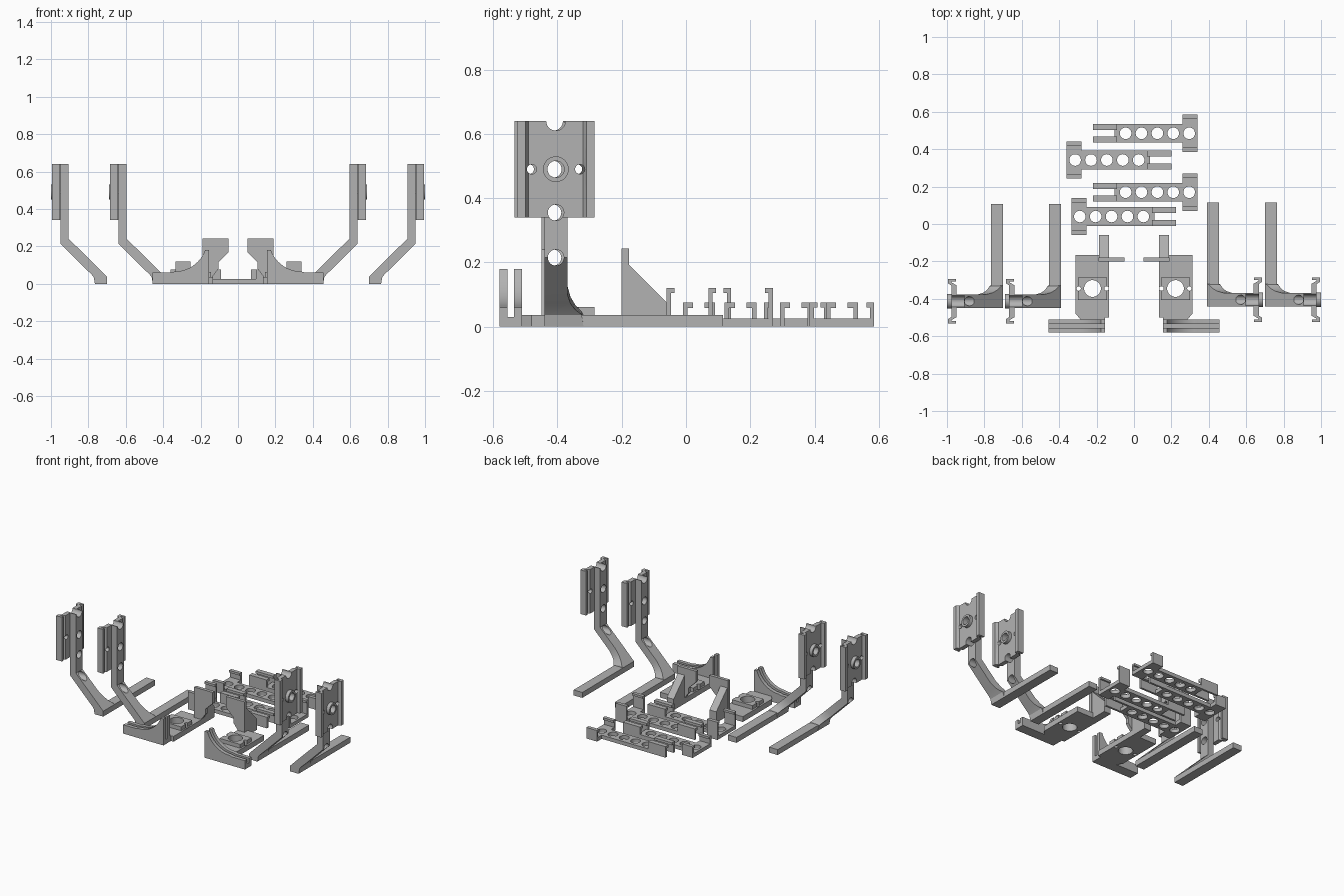
import bpy, bmesh, math

if "Cube" in bpy.data.objects:
    bpy.data.objects.remove(bpy.data.objects["Cube"])

grey = bpy.data.materials.new("plain_grey")
grey.diffuse_color = (0.45, 0.45, 0.45, 1)
grey.use_nodes = True
grey.node_tree.nodes["Principled BSDF"].inputs["Base Color"].default_value = grey.diffuse_color


def finish(name, bm):
    bmesh.ops.recalc_face_normals(bm, faces=bm.faces)
    me = bpy.data.meshes.new(name)
    bm.to_mesh(me)
    bm.free()
    me.materials.append(grey)
    ob = bpy.data.objects.new(name, me)
    bpy.context.collection.objects.link(ob)
    return ob


def loft(name, rings):
    """Skin closed rings of 3D points and cap both ends."""
    bm = bmesh.new()
    vs = [[bm.verts.new(p) for p in r] for r in rings]
    n = len(vs[0])
    for a, b in zip(vs, vs[1:]):
        for i in range(n):
            j = (i + 1) % n
            bm.faces.new((a[i], a[j], b[j], b[i]))
    bm.faces.new(vs[0])
    bm.faces.new(vs[-1])
    return finish(name, bm)


def prism(name, pts, axis, a, b):
    """Extrude a 2D outline along one axis from a to b."""
    put = {"x": lambda p, t: (t, p[0], p[1]),
           "y": lambda p, t: (p[0], t, p[1]),
           "z": lambda p, t: (p[0], p[1], t)}[axis]
    return loft(name, [[put(p, t) for p in pts] for t in (a, b)])


def rect(x0, x1, y0, y1):
    return [(x0, y0), (x1, y0), (x1, y1), (x0, y1)]


def disc(x, y, r, n=28):
    return [(x + r * math.cos(2 * math.pi * i / n), y + r * math.sin(2 * math.pi * i / n))
            for i in range(n)]


def drill(ob, axis, a, b, holes):
    """Cut round holes given as (u, v, radius) along an axis."""
    cutters = [prism("cutter", disc(*h), axis, a, b) for h in holes]
    for c in cutters:
        c.hide_render = True
        m = ob.modifiers.new("hole", "BOOLEAN")
        m.operation, m.solver, m.object = "DIFFERENCE", "EXACT", c
    bpy.context.view_layer.update()
    dg = bpy.context.evaluated_depsgraph_get()
    me = bpy.data.meshes.new_from_object(ob.evaluated_get(dg))
    ob.modifiers.clear()
    ob.data = me
    for c in cutters:
        bpy.data.objects.remove(c)


def arm(side, label, dx, yc):
    """Bent arm with foot bar and channel plate."""
    X = lambda x: side * (x + dx)
    y0, y1 = yc - 0.036, yc + 0.036
    prism(label + "_foot_bar", rect(X(0.39), X(0.455), y0, yc + 0.52), "z", 0, 0.037)
    # inner x, inner z, outer x, outer z, flare at the rear edge
    steps = [(0.39, 0.037, 0.455, 0.0, 0.05), (0.40, 0.047, 0.462, 0.037, 0.045),
             (0.42, 0.067, 0.475, 0.052, 0.025), (0.445, 0.092, 0.495, 0.071, 0.010),
             (0.48, 0.127, 0.525, 0.10, 0.0), (0.595, 0.24, 0.64, 0.215, 0.0),
             (0.595, 0.64, 0.64, 0.64, 0.0)]
    post = loft(label + "_bent_post",
                [[(X(a), y0, b), (X(c), y0, d), (X(c), y1 + f, d), (X(a), y1 + f, b)]
                 for a, b, c, d, f in steps])
    big = [(yc, 0.64, 0.03), (yc, 0.49, 0.026), (yc, 0.355, 0.025)]
    span = sorted((X(0.45), X(0.75)))
    drill(post, "x", *span, big + [(yc, 0.215, 0.025)])
    # plate section: recessed web with hooked rims
    half = [(0.638, 0.085), (0.665, 0.10), (0.665, 0.105), (0.642, 0.105), (0.642, 0.12),
            (0.685, 0.12), (0.685, 0.095), (0.667, 0.085)]
    outline = [(X(x), yc + y) for x, y in half] + [(X(x), yc - y) for x, y in reversed(half)]
    plate = prism(label + "_channel_plate", outline, "z", 0.34, 0.64)
    drill(plate, "x", *span, big + [(yc - 0.075, 0.49, 0.015), (yc + 0.075, 0.49, 0.015)])
    boss = prism(label + "_plate_boss", disc(yc, 0.49, 0.04), "x", X(0.65), X(0.69))
    drill(boss, "x", *span, [(yc, 0.49, 0.026)])


for side, word, yc in ((1, "right", -0.405), (-1, "left", -0.413)):
    arm(side, word + "_inner", 0.0, yc)
    arm(side, word + "_outer", 0.31, yc)


def bracket(s, word):
    """Base plate with curved front clip and braced upright tab."""
    M = lambda pts: [(s * x, y) for x, y in pts]
    # pair of curved cheeks with a slot between
    arc = []
    a0, a1 = math.radians(270), math.radians(200)
    for i in range(13):
        t = a0 + (a1 - a0) * i / 12
        arc.append((0.34 + 0.175 * math.cos(t), 0.24 + 0.175 * math.sin(t)))
    cheek = [(0.155, 0), (0.458, 0), (0.458, 0.06), (0.36, 0.06)] + arc + [(0.155, 0.18)]
    for k, y in (("front", -0.58), ("rear", -0.535)):
        prism(f"{word}_{k}_cheek", M(cheek), "y", y, y + 0.025)
    prism(word + "_slot_floor", M(rect(0.155, 0.458, -0.556, -0.534)), "z", 0, 0.03)
    # base and raised pad
    base = prism(word + "_base", M([(0.135, -0.165), (0.312, -0.165), (0.312, -0.48),
                                    (0.285, -0.511), (0.155, -0.511), (0.155, -0.5),
                                    (0.135, -0.5)]), "z", 0, 0.036)
    pad = prism(word + "_pad", M(rect(0.145, 0.30, -0.405, -0.285)), "z", 0.03, 0.062)
    for ob in (base, pad):
        drill(ob, "z", -0.1, 0.2, [(s * 0.222, -0.345, 0.045),
                                   (s * 0.147, -0.345, 0.012), (s * 0.296, -0.345, 0.012)])
    # upright tab and its sloped brace
    prism(word + "_tab", M([(0.135, 0), (0.19, 0), (0.19, 0.243), (0.05, 0.243),
                            (0.05, 0.168), (0.105, 0.115), (0.105, 0.08),
                            (0.135, 0.04)]), "y", -0.2, -0.178)
    prism(word + "_brace", [(-0.199, 0), (-0.199, 0.242), (-0.18, 0.242), (-0.18, 0.195),
                            (-0.06, 0.075), (-0.06, 0)], "x", s * 0.135, s * 0.186)


bracket(1, "right")
bracket(-1, "left")


def link(name, s, hx, yc, top):
    """Drilled strip with a wide walled head and two hooked prongs."""
    X = lambda u: hx - s * u
    half = [(0, 0.1), (0.08, 0.1), (0.08, 0.05), (0.445, 0.05)]
    outline = [(X(u), yc + v) for u, v in half] + [(X(u), yc - v) for u, v in reversed(half)]
    strip = prism(name + "_strip", outline, "z", 0, 0.025)
    drill(strip, "z", -0.1, 0.1, [(X(0.045 + 0.085 * i), yc, 0.031) for i in range(5)])
    for k, m in (("rear", 1), ("front", -1)):
        wall = [(0.1, 0.0), (0.1, top), (0.076, top), (0.076, top - 0.015),
                (0.087, top - 0.015), (0.087, 0.0)]
        prism(f"{name}_{k}_head_wall", [(yc + m * v, z) for v, z in wall], "x", X(0), X(0.08))
        hook = [(0.05, 0), (0.05, 0.075), (0.018, 0.075), (0.018, 0.058),
                (0.036, 0.058), (0.036, 0)]
        prism(f"{name}_{k}_prong", [(yc + m * v, z) for v, z in hook], "x", X(0.43), X(0.56))


link("first_link", 1, 0.34, 0.485, 0.075)
link("second_link", -1, -0.36, 0.342, 0.075)
link("third_link", 1, 0.34, 0.17, 0.12)
link("fourth_link", -1, -0.335, 0.04, 0.12)

# smooth the round bores, keep the edges crisp
for ob in bpy.context.collection.objects:
    ob.select_set(True)
    bpy.context.view_layer.objects.active = ob
bpy.ops.object.shade_smooth_by_angle(angle=math.radians(30))
